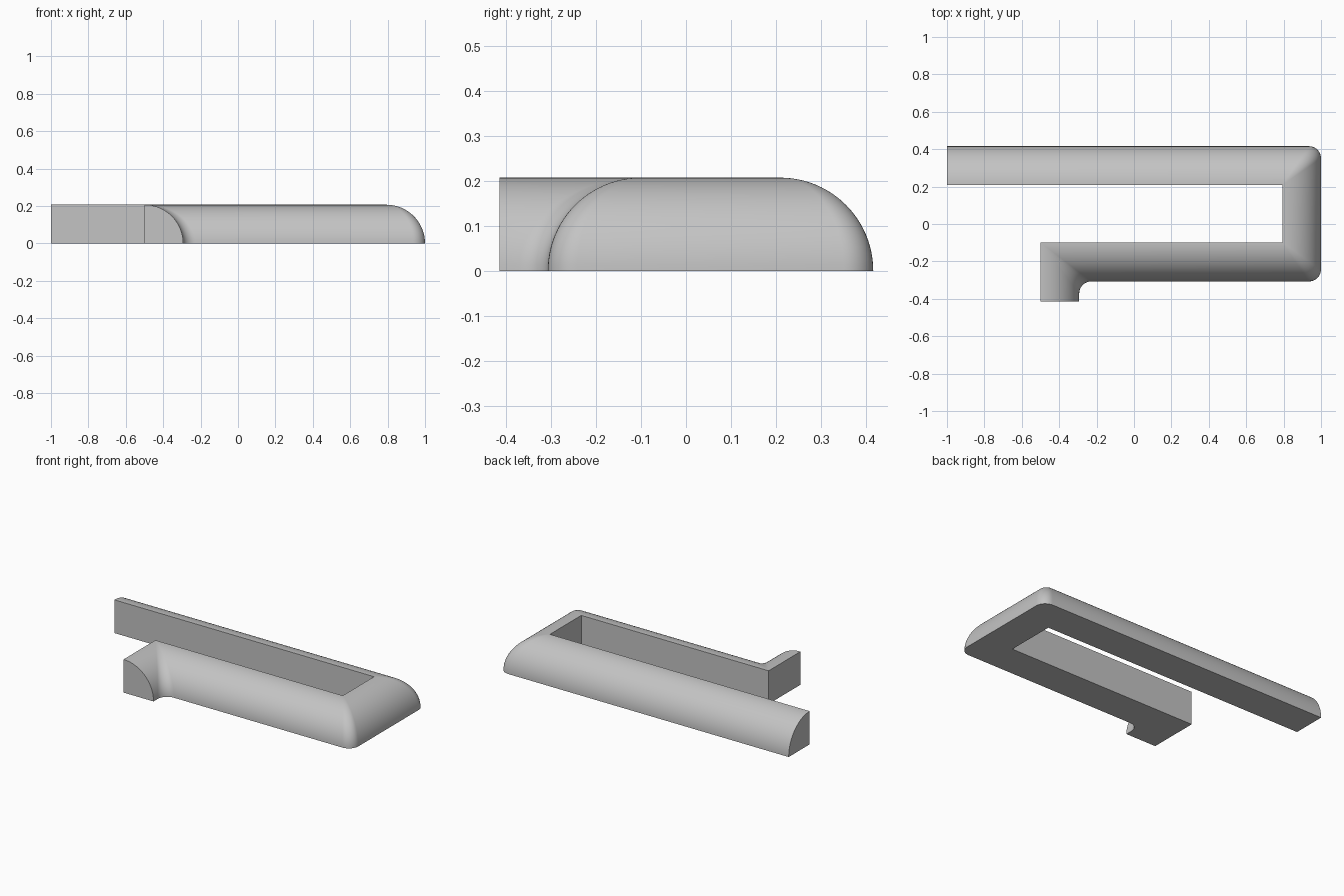
import bpy, bmesh, math
from mathutils import Vector

cube = bpy.data.objects.get("Cube")
if cube:
    bpy.data.objects.remove(cube, do_unlink=True)

R = 0.207          # width and height of the quarter-round section
FILLET = 0.065     # corner rounding at the foot of the curve
ARC, BEND = 24, 10

# Inner edge of the rail, with the rounded side on the right of travel
path = [Vector(p) for p in ((-0.5, -0.414), (-0.5, -0.1), (0.793, -0.1),
                            (0.793, 0.209), (-1.0, 0.209))]
dirs = [(b - a).normalized() for a, b in zip(path, path[1:])]


def right_of(d):
    return Vector((d.y, -d.x))


def rail_line(offset, setback):
    """Path moved sideways by offset, with each corner rounded by setback."""
    line = [path[0] + right_of(dirs[0]) * offset]
    for corner, d0, d1 in zip(path[1:], dirs, dirs[1:]):
        miter = corner + (right_of(d0) + right_of(d1)) * offset
        for k in range(BEND + 1):
            a = k / BEND * math.pi / 2
            line.append(miter - d0 * setback * (1 - math.sin(a))
                        + d1 * setback * (1 - math.cos(a)))
    line.append(path[-1] + right_of(dirs[-1]) * offset)
    return line


# Section: flat inner wall, then the quarter round down to the floor
section = [(0.0, 0.0)]
for i in range(ARC + 1):
    t = i / ARC * math.pi / 2
    section.append((R * math.sin(t), R * math.cos(t)))

bm = bmesh.new()
rows = []
for offset, z in section:
    line = rail_line(offset, FILLET * offset / R)
    rows.append([bm.verts.new((p.x, p.y, z)) for p in line])

# Skin between neighbouring lines, including the flat underside
for a, b in zip(rows, rows[1:] + rows[:1]):
    for j in range(len(a) - 1):
        bm.faces.new((a[j], a[j + 1], b[j + 1], b[j]))

# Flat end caps
bm.faces.new([r[0] for r in rows])
bm.faces.new([r[-1] for r in reversed(rows)])
bmesh.ops.remove_doubles(bm, verts=bm.verts, dist=0.00001)
bmesh.ops.recalc_face_normals(bm, faces=bm.faces)

mesh = bpy.data.meshes.new("quarter_round_rail")
bm.to_mesh(mesh)
bm.free()
rail = bpy.data.objects.new("quarter_round_rail", mesh)
bpy.context.collection.objects.link(rail)

# Plain grey finish
grey = bpy.data.materials.new("light_grey")
grey.use_nodes = True
colour = (0.55, 0.55, 0.55, 1.0)
grey.diffuse_color = colour
grey.node_tree.nodes["Principled BSDF"].inputs["Base Color"].default_value = colour
mesh.materials.append(grey)

bpy.ops.object.select_all(action='DESELECT')
rail.select_set(True)
bpy.context.view_layer.objects.active = rail
bpy.ops.object.shade_smooth_by_angle(angle=math.radians(35))
